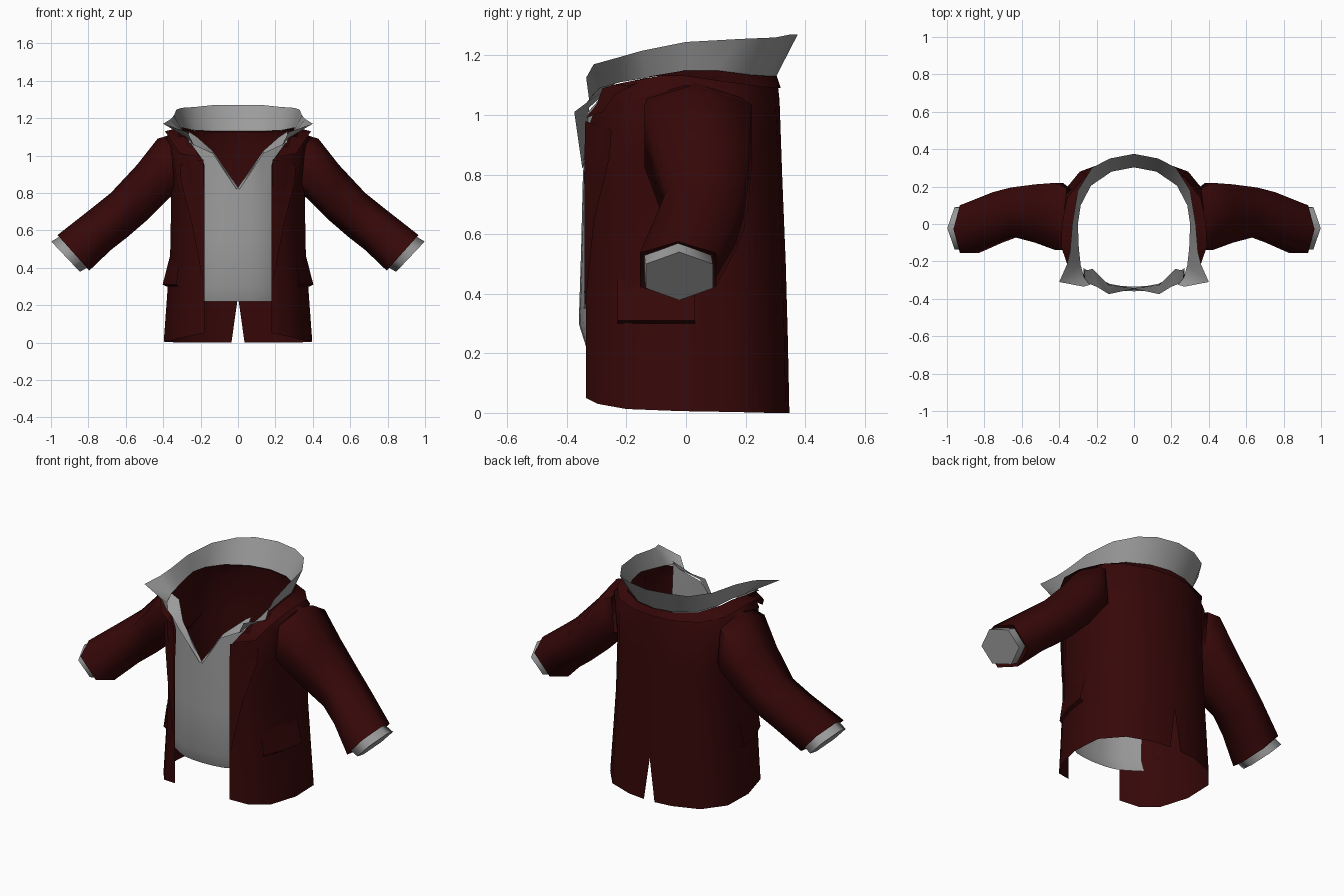
import bpy, math
from mathutils import Vector


def material(name, rgb):
    m = bpy.data.materials.new(name)
    m.diffuse_color = (*rgb, 1)
    return m


RED = material("dark_red_cloth", (0.037, 0.0023, 0.0025))
GREY = material("grey_shirt", (0.33, 0.33, 0.33))


def loft(name, rows, mat, ref=None, ring=False, cap=False, angle=45):
    """Skin rows of points on the +x half, face outward, mirror to -x."""
    n = len(rows[0])
    verts = [Vector(p) for r in rows for p in r]
    faces = []
    for i in range(len(rows) - 1):
        for j in range(n if ring else n - 1):
            k = (j + 1) % n
            faces.append((i * n + j, i * n + k, (i + 1) * n + k, (i + 1) * n + j))
    if cap:
        faces.append(tuple(range((len(rows) - 1) * n, len(rows) * n)))
    ref = Vector(ref) if ref else sum(verts, Vector()) / len(verts)
    me = bpy.data.meshes.new(name)
    me.from_pydata(verts, [], faces)
    me.update()
    if sum((p.center - ref).dot(p.normal) * p.area for p in me.polygons) < 0:
        me.flip_normals()
    me.materials.append(mat)
    ob = bpy.data.objects.new(name, me)
    bpy.context.collection.objects.link(ob)
    bpy.ops.object.select_all(action='DESELECT')
    ob.select_set(True)
    bpy.context.view_layer.objects.active = ob
    bpy.ops.object.shade_smooth_by_angle(angle=math.radians(angle))
    mod = ob.modifiers.new("mirror", 'MIRROR')
    mod.use_clip = True
    mod.merge_threshold = 0.002
    return ob


AXIS = (0, 0, 0.7)

# Coat body: half outline from front edge to centre back, scaled per height
outline = [(.18, -.335), (.28, -.295), (.352, -.2), (.397, -.02),
           (.388, .16), (.29, .28), (.14, .335), (0, .347)]
hem = [.05, .03, .013, .006, .003, 0, 0, 0]
rows = []
for z, sx, sy in [(0, 1, 1), (.25, .955, .985), (.5, .912, .965), (.8, .898, .93)]:
    row = []
    for i, (x, y) in enumerate(outline):
        px = x if i == 0 else x * sx
        if i == 7 and z == 0:
            px = .035                      # back vent opens at the hem
        row.append((px, y * sy if y > 0 else y, z if z else hem[i]))
    rows.append(row)
rows.append([(.18, -.325, .95), (.272, -.285, 1.0), (.355, -.18, 1.05), (.385, 0, 1.1),
             (.362, .16, 1.08), (.265, .25, 1.05), (.13, .3, 1.05), (0, .314, 1.05)])
rows.append([(.19, -.32, .98), (.27, -.28, 1.09), (.31, -.2, 1.11), (.325, -.02, 1.145),
             (.31, .12, 1.14), (.24, .22, 1.13), (.12, .288, 1.12), (0, .306, 1.12)])
loft("coat_body", rows, RED, AXIS)

# Coat collar lying over the shoulders
loft("coat_collar", [
    [(0, .305, 1.13), (.12, .285, 1.13), (.235, .215, 1.135), (.3, .1, 1.15),
     (.31, 0, 1.15), (.305, -.13, 1.125), (.285, -.25, 1.10), (.2, -.335, .99)],
    [(0, .318, 1.09), (.13, .306, 1.09), (.268, .25, 1.095), (.357, .14, 1.11),
     (.385, 0, 1.13), (.39, -.12, 1.13), (.35, -.235, 1.07), (.31, -.28, 1.01)],
], RED, AXIS)

# Lapel
loft("lapel", [
    [(.185, -.338, .98), (.182, -.341, .85), (.182, -.341, .65), (.182, -.34, .35)],
    [(.31, -.25, .95), (.305, -.256, .86), (.25, -.308, .65), (.19, -.339, .34)],
], RED, AXIS)

# Hip pocket flap with its folded lower edge
loft("pocket_flap", [
    [(.308, -.23, .45), (.35, -.1, .45), (.367, .03, .45)],
    [(.33, -.23, .31), (.382, -.1, .31), (.403, .03, .31)],
    [(.318, -.23, .30), (.366, -.1, .30), (.382, .03, .30)],
], RED, AXIS)


def tube_ring(top, bottom, y0, y1, q=.5):
    """Six-sided ring in the xz plane; q sets how high the side corners sit."""
    pts = []
    for c, s in [(0, 1), (-1, q), (-1, -q), (0, -1), (1, -q), (1, q)]:
        t = (1 + s) / 2
        pts.append((bottom[0] + (top[0] - bottom[0]) * t,
                    (y0 + y1) / 2 + (y1 - y0) / 2 * c,
                    bottom[1] + (top[1] - bottom[1]) * t))
    return pts


# Sleeve, turned in at the wrist, and shirt cuff
loft("sleeve", [tube_ring(*r) for r in [
    ((.365, 1.11), (.335, .80), -.13, .19, .65),
    ((.43, 1.09), (.37, .77), -.14, .22, .65),
    ((.54, .95), (.48, .66), -.10, .212, .6),
    ((.68, .80), (.59, .565), -.065, .195, .55),
    ((.78, .72), (.68, .495), -.10, .17),
    ((.965, .575), (.795, .385), -.155, .10, .6),
    ((.94, .565), (.80, .41), -.13, .08),
]], RED, ring=True, angle=75)
loft("shirt_cuff", [tube_ring(*r) for r in [
    ((.945, .572), (.80, .405), -.14, .085),
    ((.998, .54), (.845, .378), -.135, .09),
]], GREY, ring=True, cap=True, angle=65)

# Shirt front with V neck
cols = [(0, 0), (.07, .004), (.13, .015), (.185, .042), (.27, .1)]
rows = [[(x, y + d, z) for x, d in cols]
        for z, y in [(.22, -.335), (.3, -.36), (.55, -.352), (.8, -.346)]]
rows.append([(0, -.342, .83), (.07, -.336, .93), (.13, -.325, 1.015),
             (.2, -.275, 1.07), (.27, -.265, 1.11)])
loft("shirt_front", rows, GREY, AXIS)

# Tall flared shirt collar, running forward to a wide point
loft("shirt_collar", [
    [(0, .303, 1.13), (.12, .28, 1.13), (.23, .205, 1.135), (.285, .1, 1.145),
     (.3, 0, 1.15), (.295, -.13, 1.125), (.285, -.22, 1.11), (.265, -.29, 1.09),
     (.235, -.325, 1.05)],
    [(0, .375, 1.27), (.13, .35, 1.27), (.225, .3, 1.26), (.3, .18, 1.255),
     (.33, 0, 1.245), (.342, -.15, 1.215), (.36, -.22, 1.195), (.4, -.31, 1.17),
     (.27, -.335, 1.125)],
], GREY, AXIS)

# Folded neckline edge from the collar down to the V
loft("neckline_fold", [
    [(.265, -.25, 1.13), (.22, -.24, 1.1), (.135, -.325, 1.025), (0, -.343, .83)],
    [(.265, -.31, 1.07), (.2, -.335, 1.04), (.135, -.375, 1.01), (.008, -.348, .82)],
], GREY, AXIS)
